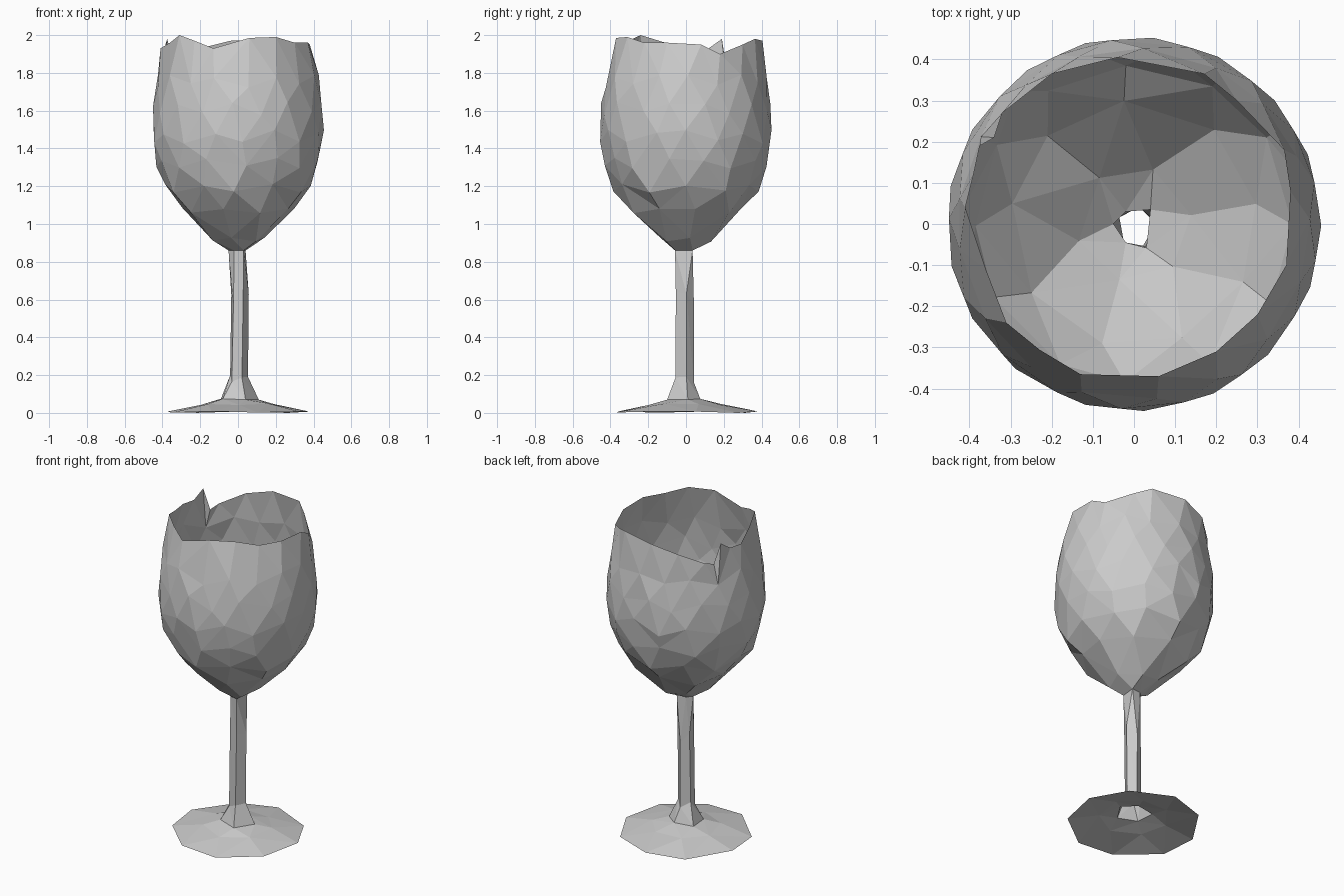
import bpy, bmesh, math, random
from math import tau

random.seed(4)
if "Cube" in bpy.data.objects:
    bpy.data.objects.remove(bpy.data.objects["Cube"])

grey = bpy.data.materials.new("plain grey")
grey.use_nodes = True
grey.diffuse_color = (0.6, 0.6, 0.6, 1)
grey.node_tree.nodes["Principled BSDF"].inputs["Base Color"].default_value = (0.6, 0.6, 0.6, 1)


def ring(z, radius, count, twist=0.0, wobble=0.0, lift=0.0, x=0.0, y=0.0):
    """Points around a slightly uneven circle, as (angle, position)."""
    points = []
    for i in range(count):
        a = (tau * (i + twist + random.uniform(-wobble, wobble)) / count) % tau
        h = z + lift * (-1) ** i + random.uniform(-lift, lift) / 2
        points.append((a, (x + radius * math.cos(a), y + radius * math.sin(a), h)))
    return sorted(points)


def outline(points):
    """Turn explicit positions into a sorted ring."""
    return sorted((math.atan2(p[1], p[0]) % tau, p) for p in points)


def skin(name, rings):
    """Join rings of any point count with triangles."""
    bm = bmesh.new()
    loops = [[(a, bm.verts.new(p)) for a, p in r] for r in rings]
    for low, high in zip(loops, loops[1:]):
        def angle(loop, k):
            return loop[k % len(loop)][0] + tau * (k // len(loop))

        def middle(loop, k):
            return angle(loop, k) + angle(loop, k + 1)

        i = j = 0
        while i < len(low) or j < len(high):
            a, b = low[i % len(low)][1], high[j % len(high)][1]
            if j == len(high) or (i < len(low) and middle(low, i) < middle(high, j)):
                i += 1
                bm.faces.new((a, low[i % len(low)][1], b))
            else:
                j += 1
                bm.faces.new((a, high[j % len(high)][1], b))
    mesh = bpy.data.meshes.new(name)
    bm.to_mesh(mesh)
    bm.free()
    mesh.materials.append(grey)
    obj = bpy.data.objects.new(name, mesh)
    bpy.context.collection.objects.link(obj)
    return obj


# Neck shared by the bowl and the stem, left open
neck = outline([(0.04, 0.035, 0.86), (-0.02, 0.03, 0.86), (-0.05, 0, 0.86),
                (-0.02, -0.045, 0.86), (0.03, -0.058, 0.86)])

# Chipped rim of the bowl
rim = outline([
    (0.38, 0.08, 1.95), (0.365, 0.18, 1.9), (0.25, 0.3, 1.95), (0.17, 0.365, 1.98),
    (-0.04, 0.405, 1.97), (-0.2, 0.365, 1.93), (-0.32, 0.27, 1.87), (-0.34, 0.21, 1.85),
    (-0.375, 0.19, 1.98), (-0.39, 0.12, 1.93), (-0.41, 0.04, 1.93), (-0.36, -0.11, 1.96),
    (-0.31, -0.24, 2), (-0.23, -0.305, 1.97), (-0.13, -0.365, 1.93), (0.06, -0.37, 1.985),
    (0.2, -0.31, 1.99), (0.3, -0.22, 1.96), (0.37, -0.1, 1.96)])

# Bowl: few wide facets below, more and taller ones above
bowl = skin("bowl", [
    neck,
    ring(0.92, 0.14, 6, 0.2, 0.1, 0.01),
    ring(1.07, 0.3, 9, 0.3, 0.1, 0.015),
    ring(1.19, 0.385, 12, 0, 0.12, 0.02),
    ring(1.32, 0.432, 15, 0.4, 0.12, 0.02),
    ring(1.46, 0.455, 17, 0, 0.12, 0.025),
    ring(1.61, 0.45, 17, 0.5, 0.12, 0.025),
    ring(1.76, 0.428, 17, 0, 0.12, 0.025),
    rim])

# Stem: slim uneven hollow post flaring into the foot
collar = outline([(0.11, 0.01, 0.07), (0.03, 0.075, 0.075), (-0.09, 0.055, 0.075),
                  (-0.08, -0.06, 0.075), (0.04, -0.1, 0.07)])
stem = skin("stem", [
    collar,
    ring(0.18, 0.05, 5, 0.1, 0.08, 0.015, 0.004, -0.008),
    ring(0.6, 0.05, 5, 0.15, 0.08, 0.03, 0.008, -0.008),
    neck])

# Foot: shallow nine-sided plate, open in the middle
foot = skin("foot", [
    ring(0.006, 0.382, 9, 0.15, 0.08, 0.004),
    ring(0.045, 0.2, 7, 0.3, 0.1, 0.003),
    collar])

# Rest the foot on the ground
lowest = min(v.co.z for v in foot.data.vertices)
for v in foot.data.vertices:
    if v.co.z < 0.02:
        v.co.z -= lowest
